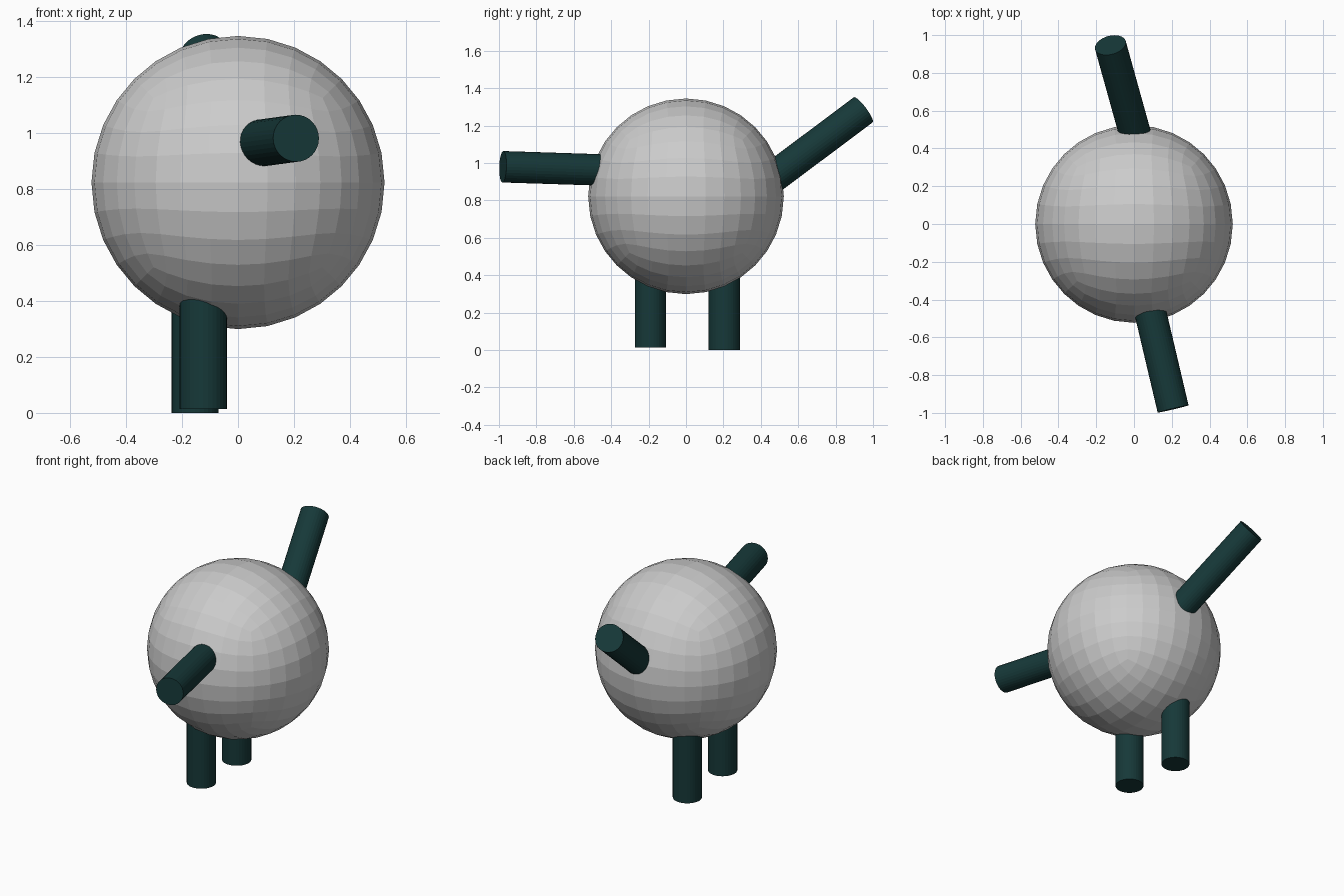
import bpy
from mathutils import Vector

cube = bpy.data.objects.get("Cube")
if cube:
    bpy.data.objects.remove(cube, do_unlink=True)


def make_material(name, color):
    mat = bpy.data.materials.new(name)
    mat.use_nodes = True
    mat.diffuse_color = color
    mat.node_tree.nodes["Principled BSDF"].inputs["Base Color"].default_value = color
    return mat


grey = make_material("light grey", (0.6, 0.6, 0.6, 1))
teal = make_material("dark teal", (0.008, 0.04, 0.04, 1))

RADIUS = 0.523
CENTER = Vector((0, 0, 0.822))
LIMB_RADIUS = 0.084

# Body: a subdivided cube rounded into a faceted ball
bpy.ops.mesh.primitive_cube_add(size=1, location=CENTER)
body = bpy.context.object
body.name = "body"
body.data.materials.append(grey)
subdivision = body.modifiers.new("Subdivision", "SUBSURF")
subdivision.levels = subdivision.render_levels = 3
rounding = body.modifiers.new("Rounding", "CAST")
rounding.cast_type = "SPHERE"
rounding.factor = 1
rounding.use_radius_as_size = False
rounding.size = RADIUS
bpy.ops.object.modifier_apply(modifier="Subdivision")
bpy.ops.object.modifier_apply(modifier="Rounding")
for vert in body.data.vertices:
    vert.co = vert.co.normalized() * RADIUS
body.data.shade_flat()


def add_limb(name, root, tip):
    """Straight rod from a point inside the body to its free end."""
    root, tip = Vector(root), Vector(tip)
    axis = tip - root
    bpy.ops.mesh.primitive_cylinder_add(
        vertices=32, radius=LIMB_RADIUS, depth=axis.length, location=(root + tip) / 2)
    limb = bpy.context.object
    limb.name = name
    limb.rotation_mode = "QUATERNION"
    limb.rotation_quaternion = axis.to_track_quat("Z", "Y")
    limb.data.materials.append(teal)


# Legs
add_limb("front_leg", (-0.124, -0.19, 0.5), (-0.124, -0.19, 0.013))
add_limb("back_leg", (-0.153, 0.205, 0.5), (-0.153, 0.205, 0))

# Neck and tail rods
add_limb("front_rod", (0.06, -0.355, 0.96), (0.207, -0.979, 0.98))
add_limb("back_rod", (0.04, 0.354, 0.84), (-0.125, 0.947, 1.284))
